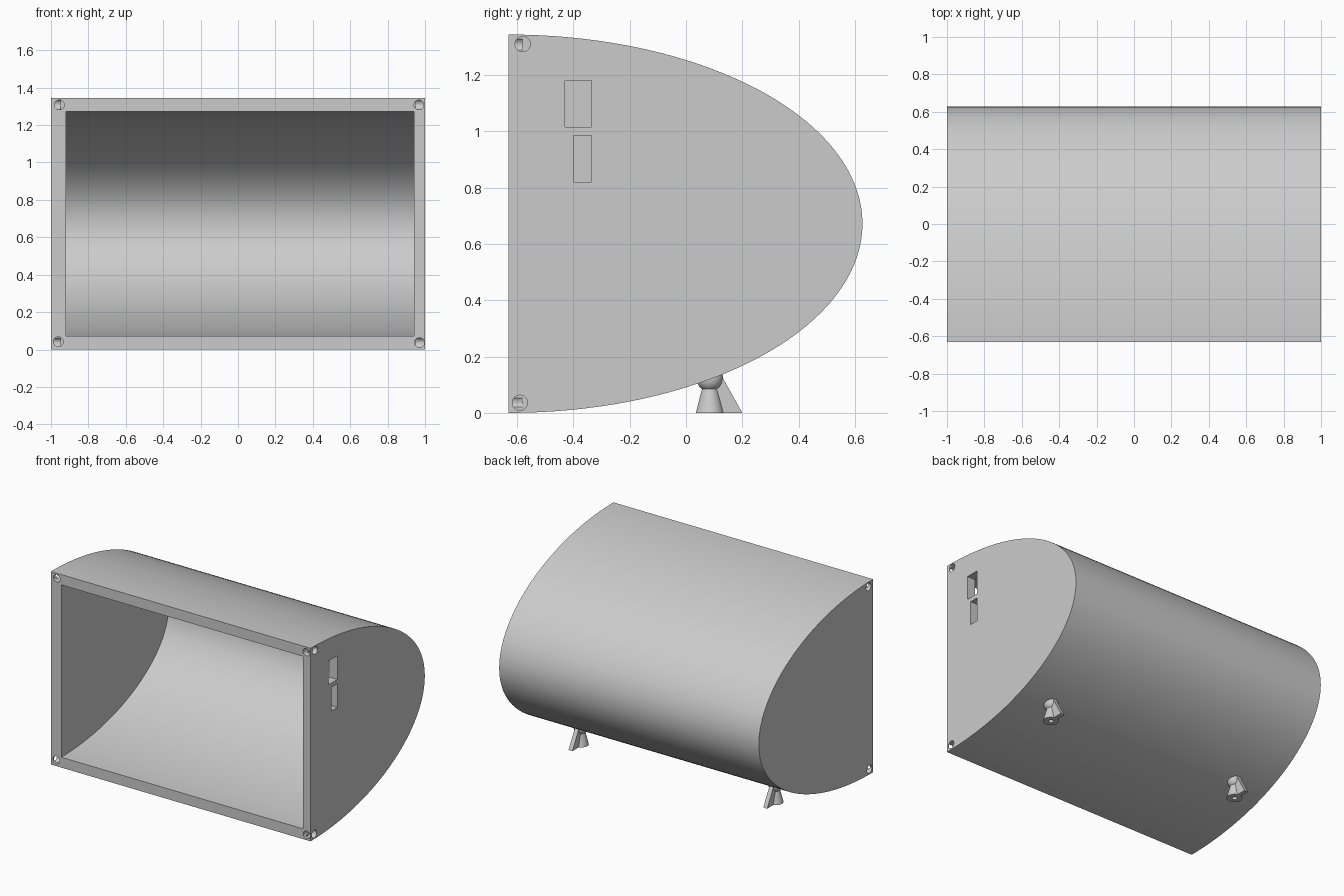
import bpy, bmesh, math
from mathutils import Matrix, Vector

old = bpy.data.objects.get("Cube")
if old:
    bpy.data.objects.remove(old, do_unlink=True)

FRONT = -0.63   # y of the open front
MID = 0.672     # height of the ellipse axis

grey = bpy.data.materials.new("light grey")
grey.use_nodes = True
colour = (0.6, 0.6, 0.6, 1)
grey.diffuse_color = colour
grey.node_tree.nodes["Principled BSDF"].inputs["Base Color"].default_value = colour


def make(name, bm):
    bmesh.ops.recalc_face_normals(bm, faces=bm.faces[:])
    mesh = bpy.data.meshes.new(name)
    bm.to_mesh(mesh)
    bm.free()
    mesh.materials.append(grey)
    obj = bpy.data.objects.new(name, mesh)
    bpy.context.collection.objects.link(obj)
    return obj


def prism(name, profile, x0, x1):
    """Extrude a (y, z) profile along x."""
    bm = bmesh.new()
    face = bm.faces.new([bm.verts.new((x0, y, z)) for y, z in profile])
    out = bmesh.ops.extrude_face_region(bm, geom=[face])
    verts = [v for v in out["geom"] if isinstance(v, bmesh.types.BMVert)]
    bmesh.ops.translate(bm, verts=verts, vec=(x1 - x0, 0, 0))
    return make(name, bm)


def half_ellipse(depth, height, lip=0.0, steps=72):
    pts = []
    for i in range(steps + 1):
        a = math.pi * (i / steps - 0.5)
        pts.append((FRONT + depth * math.cos(a), MID + height * math.sin(a)))
    if lip:
        pts += [(FRONT - lip, MID + height), (FRONT - lip, MID - height)]
    return pts


def cone(name, centre, r1, r2, length, axis="Z", sides=32):
    bm = bmesh.new()
    turn = Matrix() if axis == "Z" else Matrix.Rotation(math.pi / 2, 4, axis)
    bmesh.ops.create_cone(bm, cap_ends=True, segments=sides, radius1=r1, radius2=r2,
                          depth=length, matrix=Matrix.Translation(Vector(centre)) @ turn)
    return make(name, bm)


def cut(target, cutter):
    mod = target.modifiers.new("cut", "BOOLEAN")
    mod.operation = "DIFFERENCE"
    mod.solver = "EXACT"
    mod.object = cutter
    bpy.context.view_layer.update()
    graph = bpy.context.evaluated_depsgraph_get()
    mesh = bpy.data.meshes.new_from_object(target.evaluated_get(graph))
    target.modifiers.clear()
    target.data = mesh
    bpy.data.objects.remove(cutter, do_unlink=True)


def smooth(obj):
    bpy.ops.object.select_all(action="DESELECT")
    obj.select_set(True)
    bpy.context.view_layer.objects.active = obj
    bpy.ops.object.shade_smooth_by_angle(angle=math.radians(30))


# Hollow curved housing, open at the front
housing = prism("housing", half_ellipse(1.257, 0.672), -1, 1)
cut(housing, prism("cavity_cutter", half_ellipse(1.18, 0.6, lip=0.1), -0.92, 0.94))

# Blind screw holes in the front frame and in both end walls
for x, z in ((-0.955, 1.308), (0.967, 1.308), (-0.96, 0.042), (0.97, 0.037)):
    cut(housing, cone("front_hole_cutter", (x, FRONT, z), 0.026, 0.026, 0.1, "X"))
for x in (-1, 1):
    for y, z in ((-0.58, 1.31), (-0.59, 0.036)):
        cut(housing, cone("side_hole_cutter", (x, y, z), 0.027, 0.027, 0.1, "Y"))

# Two rectangular slots through the left end wall
for y0, z0, z1 in ((-0.43, 1.015, 1.18), (-0.4, 0.82, 0.985)):
    slot = [(y0, z0), (-0.335, z0), (-0.335, z1), (y0, z1)]
    cut(housing, prism("slot_cutter", slot, 0.9, 1.1))
smooth(housing)

# Two rear feet: flared base, ball joint and bracing fin
FOOT_Y = 0.085
for side, x in (("left", 0.75), ("right", -0.75)):
    base = cone(side + "_foot_base", (x, FOOT_Y, 0.045), 0.05, 0.027, 0.09)
    cut(base, cone("foot_hole_cutter", (x, FOOT_Y, 0), 0.016, 0.016, 0.06))
    smooth(base)

    bm = bmesh.new()
    bmesh.ops.create_uvsphere(bm, u_segments=32, v_segments=16, radius=0.047,
                              matrix=Matrix.Translation((x, FOOT_Y, 0.122)))
    smooth(make(side + "_foot_ball", bm))

    fin = [(0.11, 0), (0.2, 0), (0.125, 0.135), (0.1, 0.135)]
    prism(side + "_foot_fin", fin, x - 0.015, x + 0.015)
